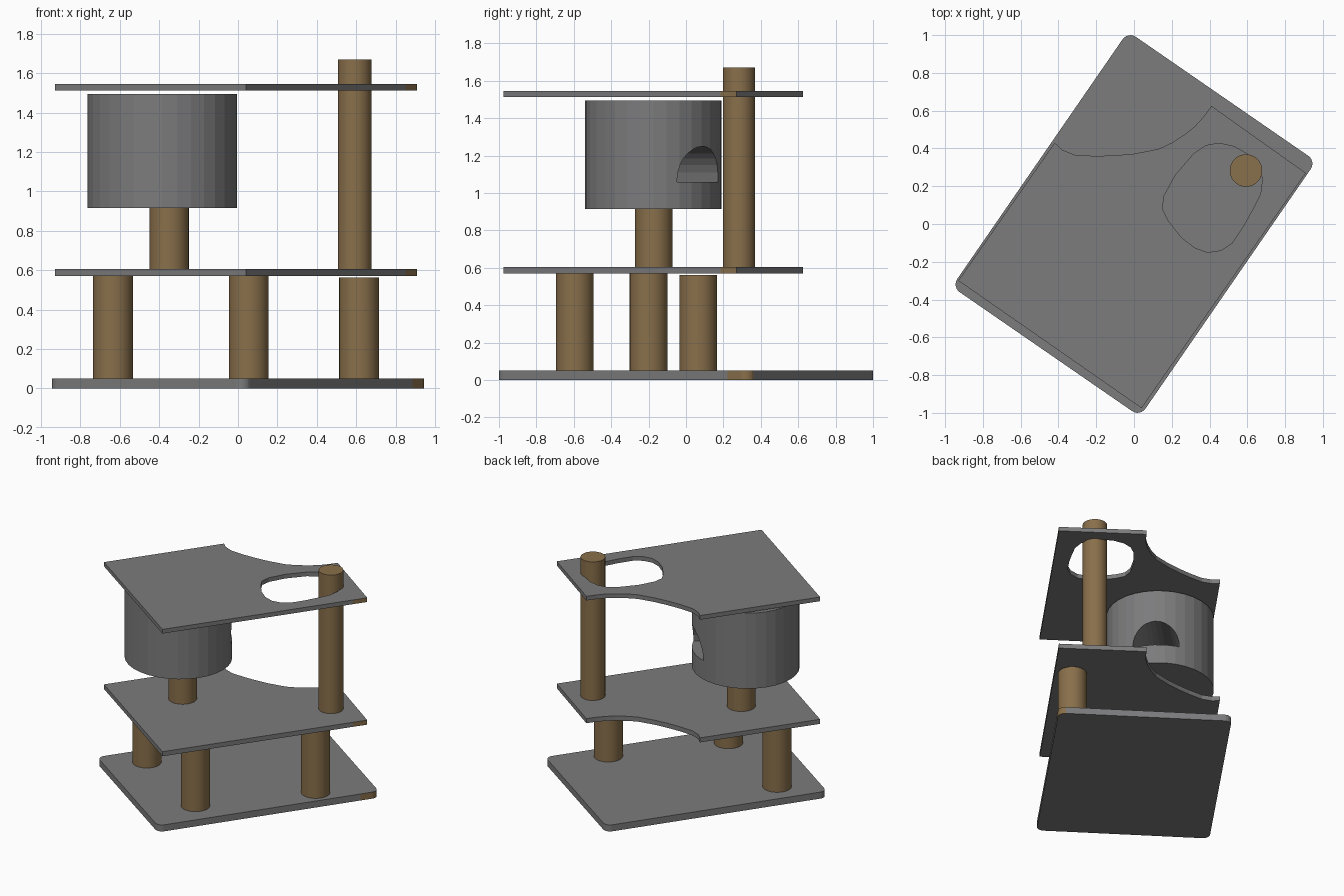
import bpy, bmesh, math
from mathutils import Matrix, Vector

if "Cube" in bpy.data.objects:
    bpy.data.objects.remove(bpy.data.objects["Cube"])


def material(name, rgb):
    m = bpy.data.materials.new(name)
    m.diffuse_color = (*rgb, 1)
    m.use_nodes = True
    m.node_tree.nodes["Principled BSDF"].inputs["Base Color"].default_value = m.diffuse_color
    return m


GREY = material("grey carpet", (0.2, 0.2, 0.205))
BROWN = material("brown rope", (0.25, 0.16, 0.07))


def prism(name, pts, z0, z1, mats, matrix=Matrix()):
    """Extrude a counter-clockwise outline between two heights."""
    bm = bmesh.new()
    face = bm.faces.new([bm.verts.new((x, y, z0)) for x, y in pts])
    ext = bmesh.ops.extrude_face_region(bm, geom=[face])
    verts = [v for v in ext["geom"] if isinstance(v, bmesh.types.BMVert)]
    bmesh.ops.translate(bm, verts=verts, vec=(0, 0, z1 - z0))
    bmesh.ops.transform(bm, matrix=matrix, verts=bm.verts)
    bmesh.ops.recalc_face_normals(bm, faces=bm.faces)
    me = bpy.data.meshes.new(name)
    bm.to_mesh(me)
    bm.free()
    ob = bpy.data.objects.new(name, me)
    bpy.context.collection.objects.link(ob)
    for m in mats:
        me.materials.append(m)
    return ob


def carve(ob, cutter):
    """Cut one object out of another and drop the cutter."""
    mod = ob.modifiers.new("cut", 'BOOLEAN')
    mod.operation = 'DIFFERENCE'
    mod.solver = 'EXACT'
    mod.object = cutter
    dg = bpy.context.evaluated_depsgraph_get()
    me = bpy.data.meshes.new_from_object(ob.evaluated_get(dg))
    ob.modifiers.clear()
    ob.data = me
    bpy.data.objects.remove(cutter)


def brown_corner(ob, x_min):
    """Brown wrap on the side faces at the right-hand corner."""
    for p in ob.data.polygons:
        if abs(p.normal.z) < 0.5 and p.normal.x > 0.6 and p.center.x > x_min:
            p.material_index = 1


def ring(cx, cy, rx, ry, n):
    return [(cx + rx * math.cos(2 * math.pi * i / n),
             cy + ry * math.sin(2 * math.pi * i / n)) for i in range(n)]


def post(name, x, y, r, z0, z1):
    ob = prism(name, ring(x, y, r, r, 40), z0, z1, [BROWN])
    bpy.ops.object.select_all(action='DESELECT')
    ob.select_set(True)
    bpy.context.view_layer.objects.active = ob
    bpy.ops.object.shade_smooth_by_angle(angle=math.radians(35))


# Base board: turned rectangle with rounded corners
TURN = math.radians(-34.6)
A, B, R = 0.555, 0.771, 0.05
spin = Matrix.Rotation(TURN, 2)
outline = []
for k, (sx, sy) in enumerate([(1, 1), (-1, 1), (-1, -1), (1, -1)]):
    for i in range(7):
        a = math.radians(90 * k + 15 * i)
        outline.append(Vector((sx * A + R * math.cos(a), sy * B + R * math.sin(a))))
outline.append(Vector((A + R, B - 0.085)))
base = prism("base_board", [tuple(spin @ p) for p in outline], 0, 0.05, [GREY, BROWN])
brown_corner(base, 0.9)

# Two shelves with a scooped back edge
shelf_outline = [(-0.93, -0.3), (0.04, -0.975), (0.85, 0.185), (0.91, 0.27),
                 (0.41, 0.625), (0.37, 0.57), (0.32, 0.515), (0.27, 0.475),
                 (0.2, 0.43), (0.13, 0.397), (0.0, 0.372), (-0.1, 0.363),
                 (-0.2, 0.36), (-0.31, 0.365), (-0.38, 0.393), (-0.42, 0.43)]
lower = prism("lower_shelf", shelf_outline, 0.57, 0.605, [GREY, BROWN])
upper = prism("upper_shelf", shelf_outline, 1.513, 1.545, [GREY, BROWN])

# Climbing hole through the upper shelf
hole = [(0.15, 0.08), (0.18, 0.02), (0.25, -0.07), (0.32, -0.125), (0.39, -0.15),
        (0.46, -0.14), (0.52, -0.1), (0.58, -0.01), (0.63, 0.08), (0.67, 0.16),
        (0.68, 0.24), (0.66, 0.3), (0.6, 0.37), (0.53, 0.41), (0.45, 0.427),
        (0.38, 0.415), (0.32, 0.375), (0.22, 0.26), (0.16, 0.15)]
carve(upper, prism("hole_cutter", hole, 1.4, 1.65, [GREY]))
for shelf in (lower, upper):
    brown_corner(shelf, 0.865)

# Hideaway barrel with an arched doorway facing the back right
barrel = prism("hideaway_barrel", ring(-0.385, -0.175, 0.38, 0.366, 32), 0.915, 1.495, [GREY])
s = math.sqrt(0.5)
frame = Matrix(((-s, 0, s, -0.385), (s, 0, s, -0.175), (0, 1, 0, 1.06), (0, 0, 0, 1)))
arch = [(0.162 * math.cos(math.pi * i / 14), 0.19 * math.sin(math.pi * i / 14) ** 0.9)
        for i in range(14)] + [(-0.162, 0)]
carve(barrel, prism("door_cutter", arch, -0.28, 0.6, [GREY], frame))

# Posts
for name, x, y, top in [("left_post", -0.635, -0.2, 0.57),
                        ("front_post", 0.055, -0.595, 0.57),
                        ("right_post", 0.615, 0.065, 0.563)]:
    post(name, x, y, 0.101, 0.05, top)
post("barrel_post", -0.35, -0.172, 0.1, 0.605, 0.92)
post("tall_post", 0.593, 0.283, 0.086, 0.605, 1.67)
